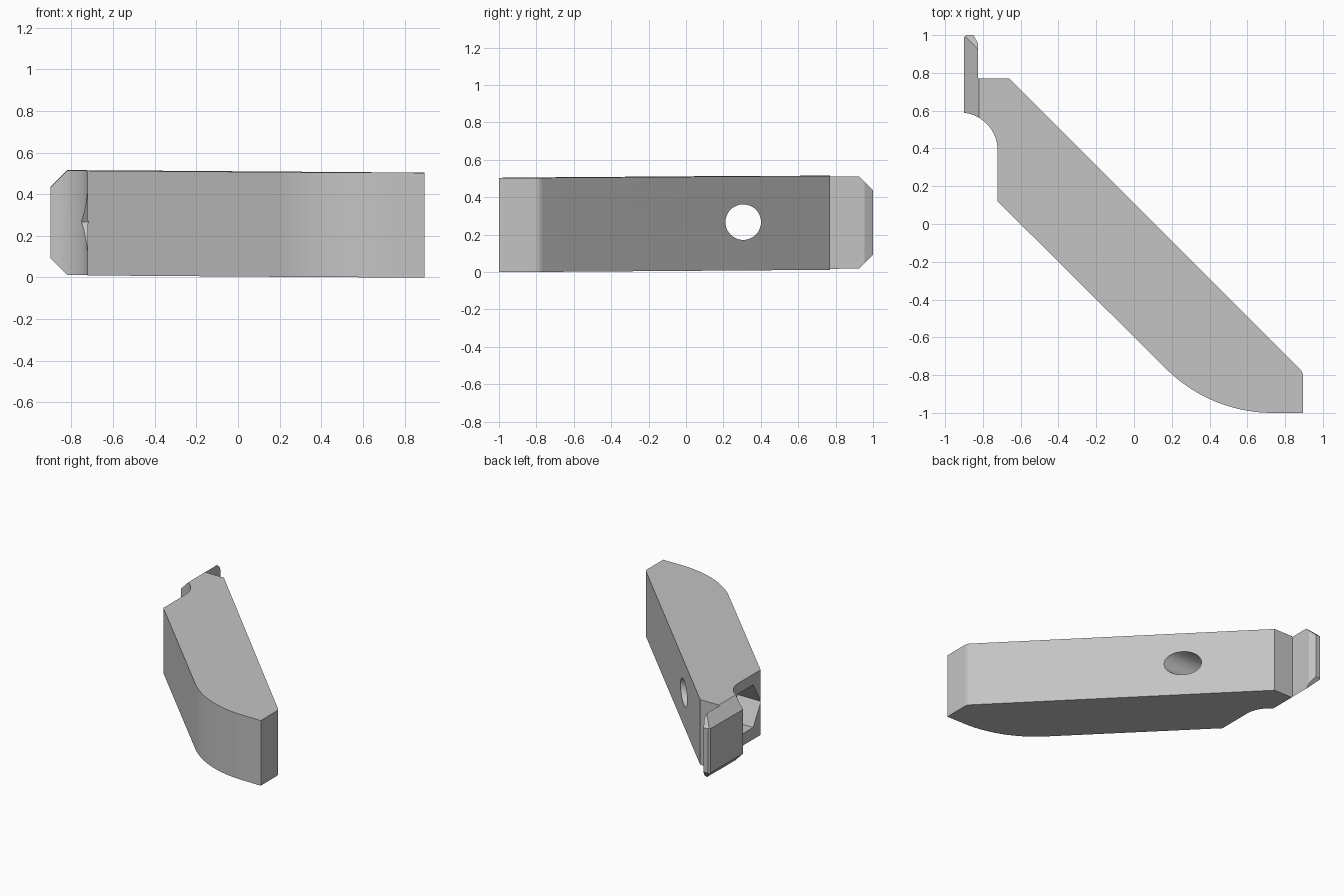
import bpy, bmesh
from math import sin, cos, radians, pi
from mathutils import Vector, Matrix

cube = bpy.data.objects.get("Cube")
if cube:
    bpy.data.objects.remove(cube, do_unlink=True)

grey = bpy.data.materials.new("light grey")
grey.use_nodes = True
colour = (0.55, 0.55, 0.55, 1)
grey.diffuse_color = colour
grey.node_tree.nodes["Principled BSDF"].inputs["Base Color"].default_value = colour

HEIGHT = 0.503


def arc(cx, cy, r, start, end, steps):
    angles = [radians(start + (end - start) * i / steps) for i in range(steps + 1)]
    return [(cx + r * cos(a), cy + r * sin(a)) for a in angles]


def make_object(name, bm):
    bmesh.ops.recalc_face_normals(bm, faces=bm.faces)
    mesh = bpy.data.meshes.new(name)
    bm.to_mesh(mesh)
    bm.free()
    obj = bpy.data.objects.new(name, mesh)
    bpy.context.collection.objects.link(obj)
    mesh.materials.append(grey)
    return obj


def chamfer(bm, point, normal):
    geom = bm.verts[:] + bm.edges[:] + bm.faces[:]
    cut = bmesh.ops.bisect_plane(bm, geom=geom, dist=1e-5, plane_co=point,
                                 plane_no=normal, clear_outer=True)
    edges = [e for e in cut["geom_cut"] if isinstance(e, bmesh.types.BMEdge)]
    bmesh.ops.contextual_create(bm, geom=edges)


def x_prism(name, sides, radius, x0, x1, turn):
    # Prism lying along x, used to cut the bolt hole and the nut pocket
    bm = bmesh.new()
    place = (Matrix.Translation(((x0 + x1) / 2, 0.306, 0.267))
             @ Matrix.Rotation(pi / 2, 4, "Y") @ Matrix.Rotation(turn, 4, "Z"))
    bmesh.ops.create_cone(bm, cap_ends=True, segments=sides, radius1=radius,
                          radius2=radius, depth=x1 - x0, matrix=place)
    return make_object(name, bm)


# Plan of the arm: scooped neck, straight back, rounded foot, tab tip
outline = (arc(-0.922, 0.39, 0.2, 84, 0, 16)
           + [(-0.722, 0.12)]
           + arc(0.735, -0.2, 0.8, 225, 270, 20)
           + [(0.895, -1)]
           + arc(0.835, -0.809, 0.06, 0, 45, 6)
           + [(-0.66, 0.77), (-0.825, 0.77), (-0.825, 0.955),
              (-0.85, 1), (-0.888, 1), (-0.9, 0.988)])
bm = bmesh.new()
base = bm.faces.new([bm.verts.new((x, y, 0)) for x, y in outline])
raised = bmesh.ops.extrude_face_region(bm, geom=[base])["geom"]
for v in raised:
    if isinstance(v, bmesh.types.BMVert):
        v.co.z = HEIGHT

# Chamfers on the tab's outer side and end, top and bottom
for z, up in ((HEIGHT, 1), (0, -1)):
    chamfer(bm, Vector((-0.82, 0, z)), Vector((-1, 0, up)))
    chamfer(bm, Vector((0, 0.92, z)), Vector((0, 1, up)))

# Slight lean along the length
for v in bm.verts:
    v.co.z += 0.0036 * (v.co.y - v.co.x + 1.895)
arm = make_object("angled_arm", bm)

# Round bolt hole and hexagonal nut pocket
cutters = [x_prism("bolt_hole_cutter", 48, 0.095, -1.2, 0.6, 0),
           x_prism("nut_pocket_cutter", 6, 0.19, -1.2, -0.52, 0)]
bpy.context.view_layer.objects.active = arm
for cutter in cutters:
    mod = arm.modifiers.new(cutter.name, "BOOLEAN")
    mod.operation = "DIFFERENCE"
    mod.solver = "EXACT"
    mod.object = cutter
    bpy.ops.object.modifier_apply(modifier=mod.name)
    bpy.data.objects.remove(cutter, do_unlink=True)

bpy.ops.object.select_all(action="DESELECT")
arm.select_set(True)
bpy.ops.object.shade_smooth_by_angle(angle=radians(25))
